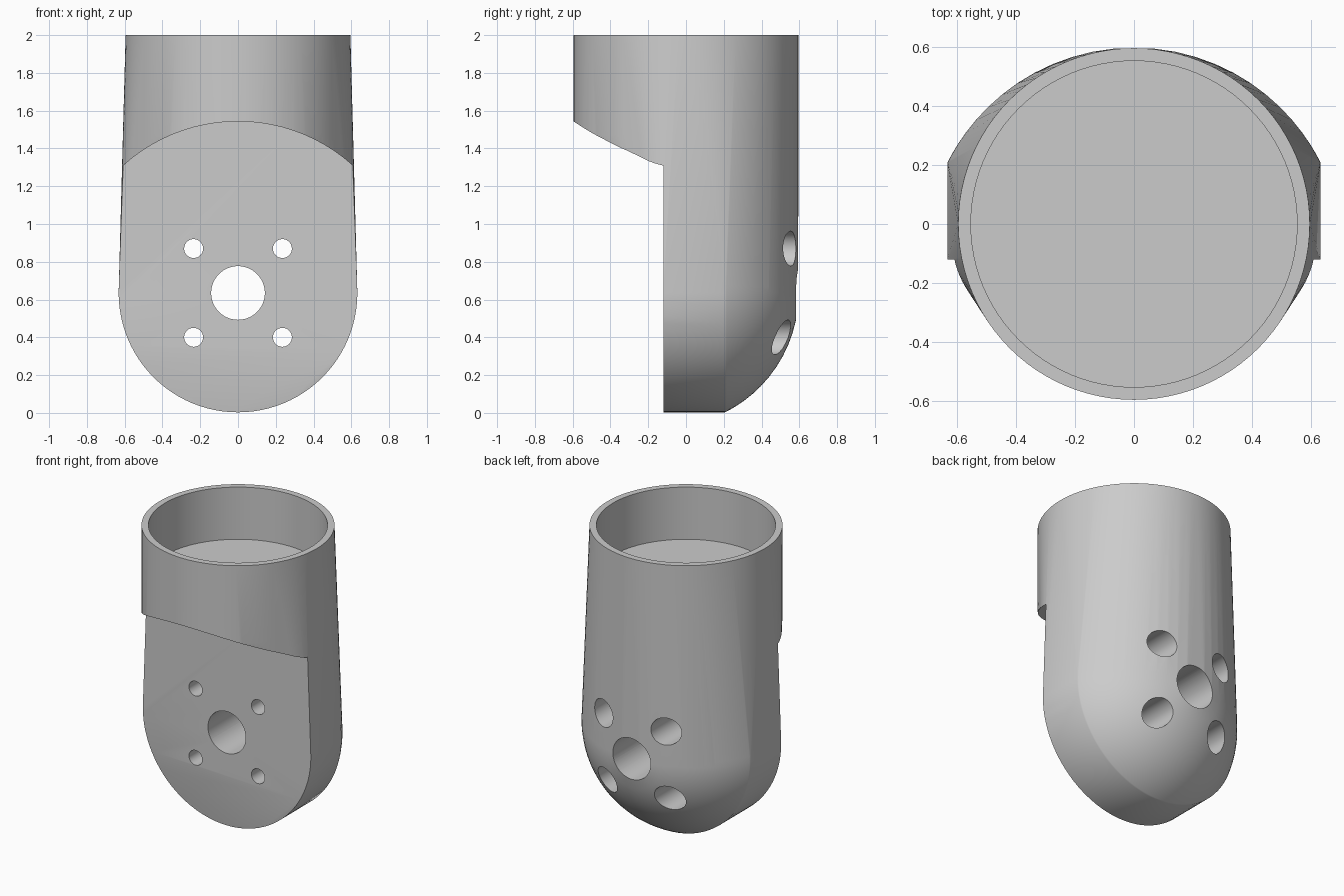
import bpy, bmesh, math
from mathutils import Matrix, Vector

old = bpy.data.objects.get("Cube")
if old:
    bpy.data.objects.remove(old, do_unlink=True)

AXIS_Z = 0.635      # height of the pivot axis
TUBE_R = 0.595      # socket outer radius
DISC_R = 0.632      # rounded lower end
FACE_Y = -0.12      # flat mounting face
DOME_R, DOME_Y = 0.707, -0.11
SEG = 96

grey = bpy.data.materials.new("plain grey")
grey.use_nodes = True
colour = (0.6, 0.6, 0.6, 1)
grey.diffuse_color = colour
grey.node_tree.nodes["Principled BSDF"].inputs["Base Color"].default_value = colour


def add_object(name, bm):
    mesh = bpy.data.meshes.new(name)
    bmesh.ops.recalc_face_normals(bm, faces=bm.faces)
    bm.to_mesh(mesh)
    bm.free()
    mesh.materials.append(grey)
    obj = bpy.data.objects.new(name, mesh)
    bpy.context.collection.objects.link(obj)
    return obj


def cylinder(name, radius, start, end):
    """Closed cylinder between two points."""
    start, end = Vector(start), Vector(end)
    axis = end - start
    turn = axis.to_track_quat('Z', 'Y').to_matrix().to_4x4()
    bm = bmesh.new()
    bmesh.ops.create_cone(bm, cap_ends=True, segments=SEG, radius1=radius, radius2=radius,
                          depth=axis.length, matrix=Matrix.Translation((start + end) / 2) @ turn)
    return add_object(name, bm)


def ring(bm, radius, place):
    for i in range(SEG):
        a = math.tau * i / SEG
        bm.verts.new(place(radius * math.cos(a), radius * math.sin(a)))


# Body: skin stretched over the round socket and the domed lower disc
bm = bmesh.new()
for z in (1.47, 2.0):
    ring(bm, TUBE_R, lambda u, v: (u, v, z))
ring(bm, DISC_R, lambda u, v: (u, FACE_Y, AXIS_Z + v))
steps = 14
for k in range(1, steps + 1):
    r = DISC_R * math.sin(math.pi / 2 * k / steps)
    y = DOME_Y + math.sqrt(DOME_R ** 2 - r ** 2)
    ring(bm, r, lambda u, v: (u, y, AXIS_Z + v))
hull = bmesh.ops.convex_hull(bm, input=bm.verts)
loose = {e for e in hull["geom_interior"] + hull["geom_unused"]
         if isinstance(e, bmesh.types.BMVert)}
bmesh.ops.delete(bm, geom=list(loose), context='VERTS')
bmesh.ops.dissolve_limit(bm, angle_limit=0.001, verts=bm.verts, edges=bm.edges)
body = add_object("joint_housing", bm)

# Cutters: socket bore, swept clearance in front, shaft hole, counterbored screw holes
cutters = [
    cylinder("socket_cutter", 0.552, (0, 0, 1.645), (0, 0, 2.2)),
    cylinder("clearance_cutter", 0.908, (0, -1, AXIS_Z), (0, FACE_Y, AXIS_Z)),
    cylinder("shaft_cutter", 0.142, (0, -1, AXIS_Z), (0, 1, AXIS_Z)),
]
for sx in (-1, 1):
    for sz in (-1, 1):
        x, z = 0.235 * sx, AXIS_Z + 0.235 * sz
        cutters.append(cylinder("screw_cutter", 0.05, (x, -1, z), (x, 1, z)))
        cutters.append(cylinder("counterbore_cutter", 0.092, (x, 0.05, z), (x, 1, z)))

bpy.ops.object.select_all(action='DESELECT')
bpy.context.view_layer.objects.active = body
body.select_set(True)
for cutter in cutters:
    cutter.hide_render = True
    mod = body.modifiers.new("cut", 'BOOLEAN')
    mod.operation = 'DIFFERENCE'
    mod.solver = 'EXACT'
    mod.object = cutter
    bpy.ops.object.modifier_apply(modifier=mod.name)
    bpy.data.objects.remove(cutter, do_unlink=True)

bpy.ops.object.shade_smooth_by_angle(angle=math.radians(30))
